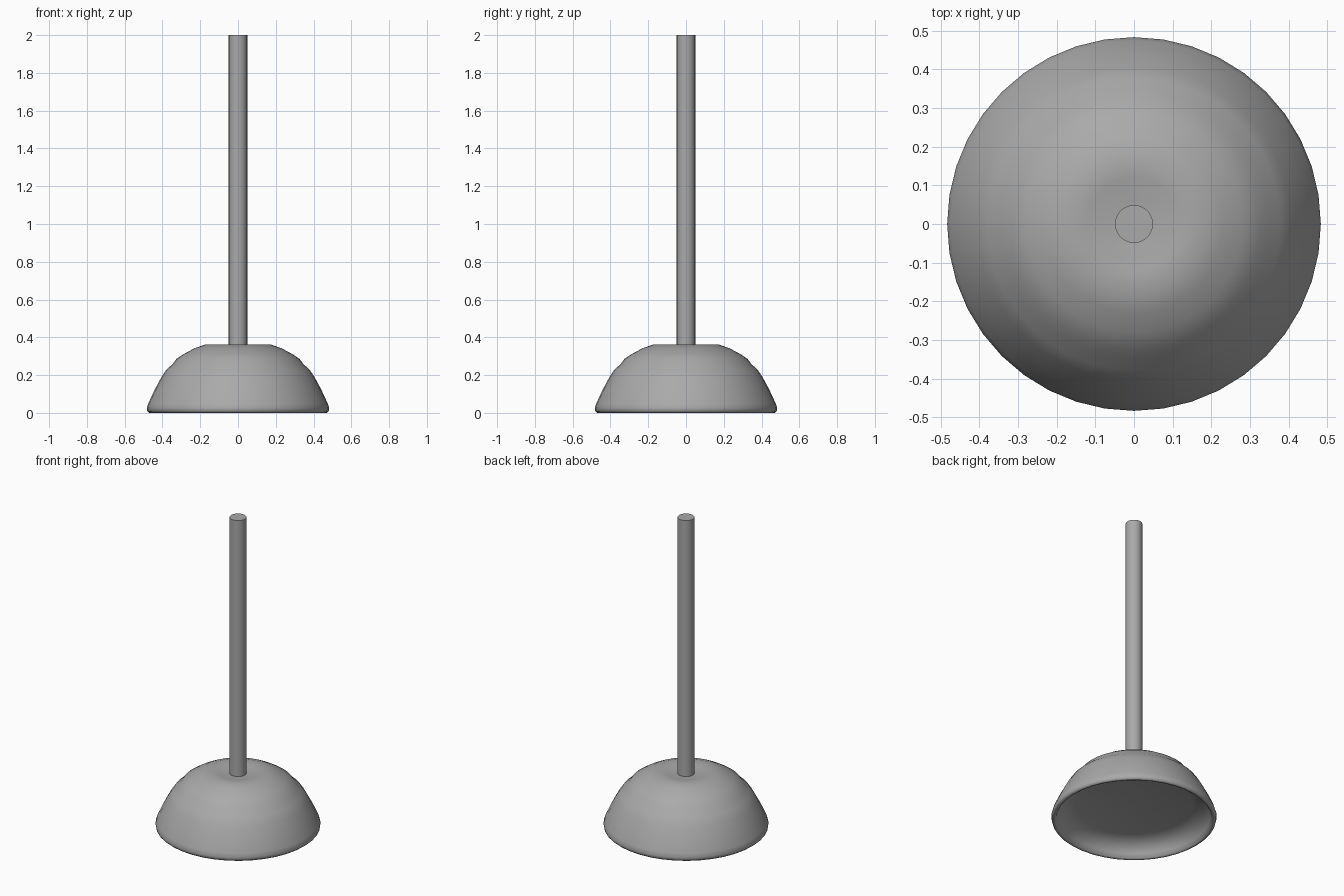
import bpy
import bmesh
import math

SIDES = 40

cube = bpy.data.objects.get("Cube")
if cube:
    bpy.data.objects.remove(cube, do_unlink=True)

grey = bpy.data.materials.new("plain grey")
grey.use_nodes = True
colour = (0.4, 0.4, 0.4, 1)
grey.diffuse_color = colour
grey.node_tree.nodes["Principled BSDF"].inputs["Base Color"].default_value = colour


def lathe(name, profile, smooth_angle):
    """Spin a (radius, height) profile about the z axis."""
    bm = bmesh.new()
    verts = [bm.verts.new((r, 0, z)) for r, z in profile]
    edges = [bm.edges.new(pair) for pair in zip(verts, verts[1:])]
    bmesh.ops.spin(bm, geom=verts + edges, cent=(0, 0, 0), axis=(0, 0, 1),
                   angle=math.tau, steps=SIDES, use_merge=True)
    bmesh.ops.remove_doubles(bm, verts=bm.verts, dist=0.0001)
    bmesh.ops.recalc_face_normals(bm, faces=bm.faces)
    mesh = bpy.data.meshes.new(name)
    bm.to_mesh(mesh)
    bm.free()
    mesh.materials.append(grey)
    obj = bpy.data.objects.new(name, mesh)
    bpy.context.collection.objects.link(obj)
    bpy.ops.object.select_all(action="DESELECT")
    obj.select_set(True)
    bpy.context.view_layer.objects.active = obj
    bpy.ops.object.shade_smooth_by_angle(angle=math.radians(smooth_angle))
    return obj


# Rubber cup: dished crown, stepped shoulder, rounded lip and shallow hollow
outside = [(0, 0.346), (0.06, 0.348), (0.12, 0.357), (0.175, 0.362),
           (0.23, 0.342), (0.28, 0.316), (0.325, 0.287), (0.347, 0.257),
           (0.378, 0.23), (0.405, 0.19), (0.44, 0.125), (0.475, 0.05),
           (0.483, 0.025), (0.48, 0.008), (0.47, 0)]
inside = [(0.457, 0.005), (0.447, 0.03), (0.425, 0.06), (0.39, 0.085),
          (0.34, 0.1), (0, 0.1)]
lathe("rubber_cup", outside + inside, 80)

# Straight handle standing in the dish
lathe("handle", [(0, 0.335), (0.049, 0.335), (0.049, 2), (0, 2)], 30)
